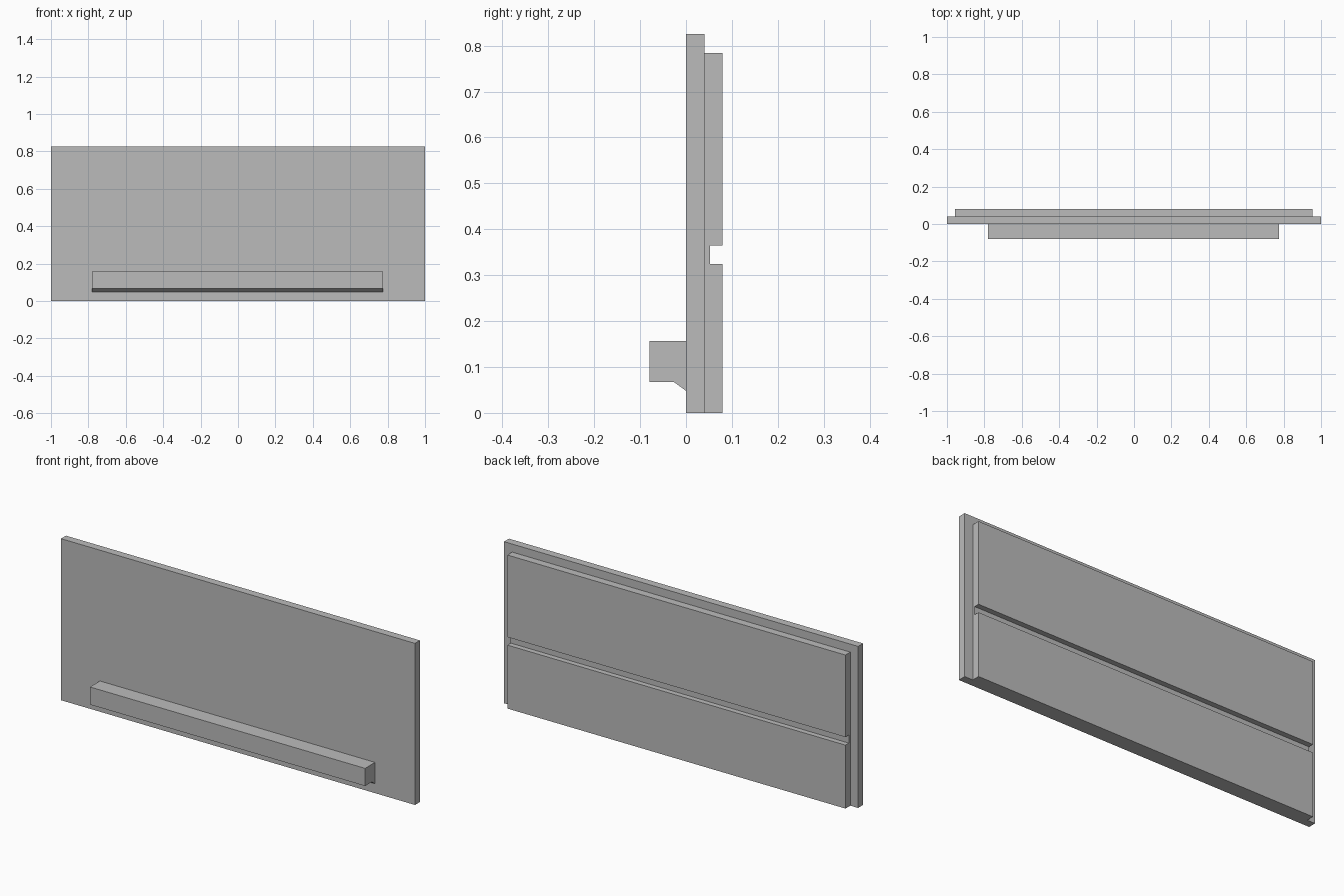
import bpy, bmesh

if "Cube" in bpy.data.objects:
    bpy.data.objects.remove(bpy.data.objects["Cube"])

grey = bpy.data.materials.new("plain grey")
grey.diffuse_color = (0.5, 0.5, 0.5, 1)
grey.use_nodes = True
grey.node_tree.nodes["Principled BSDF"].inputs["Base Color"].default_value = grey.diffuse_color


def extrude_profile(name, profile, x0, x1):
    """Extrude a closed (y, z) profile along x into a solid."""
    bm = bmesh.new()
    face = bm.faces.new([bm.verts.new((x0, y, z)) for y, z in profile])
    out = bmesh.ops.extrude_face_region(bm, geom=[face])
    verts = [v for v in out["geom"] if isinstance(v, bmesh.types.BMVert)]
    bmesh.ops.translate(bm, verts=verts, vec=(x1 - x0, 0, 0))
    bmesh.ops.recalc_face_normals(bm, faces=bm.faces)
    mesh = bpy.data.meshes.new(name)
    bm.to_mesh(mesh)
    bm.free()
    mesh.materials.append(grey)
    obj = bpy.data.objects.new(name, mesh)
    bpy.context.collection.objects.link(obj)
    return obj


# Wide front panel
extrude_profile("front_panel",
                [(0, 0), (0.04, 0), (0.04, 0.825), (0, 0.825)], -1, 1)

# Narrower backing board with a horizontal groove
extrude_profile("grooved_back_board",
                [(0.04, 0), (0.079, 0), (0.079, 0.324), (0.052, 0.324),
                 (0.052, 0.365), (0.079, 0.365), (0.079, 0.784), (0.04, 0.784)],
                -0.956, 0.954)

# Long grip rail with a chamfered lip underneath
extrude_profile("grip_rail",
                [(0, 0.157), (-0.08, 0.157), (-0.08, 0.067),
                 (-0.026, 0.067), (0, 0.048)], -0.78, 0.774)
